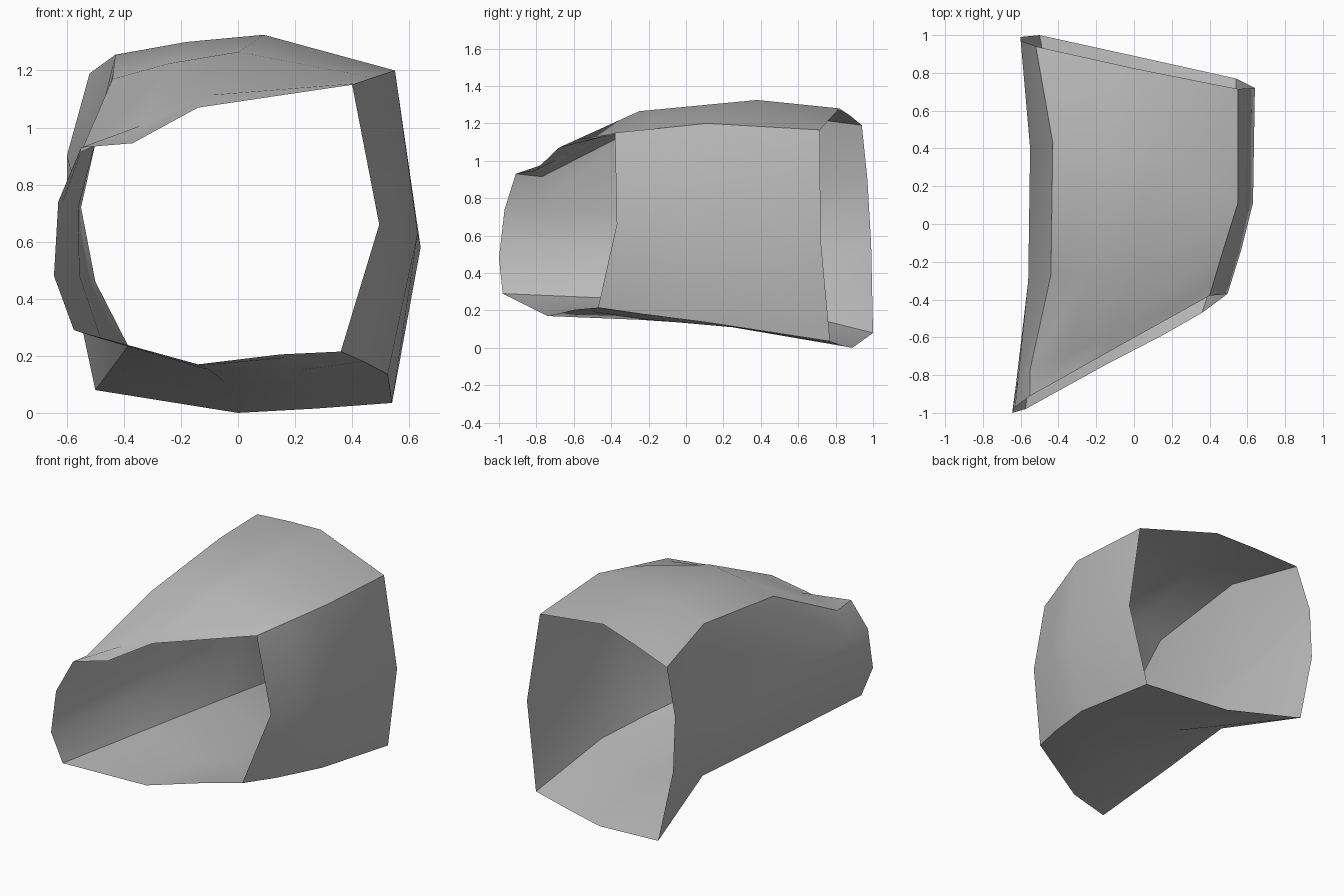
import bpy
import bmesh
from mathutils import Vector

if "Cube" in bpy.data.objects:
    bpy.data.objects.remove(bpy.data.objects["Cube"], do_unlink=True)


def make_material(name, colour):
    material = bpy.data.materials.new(name)
    material.use_nodes = True
    material.diffuse_color = colour
    material.node_tree.nodes["Principled BSDF"].inputs["Base Color"].default_value = colour
    return material


def cross_section(*sides):
    """Join side profiles, given in hundredths of a unit, into one closed ring."""
    return [Vector(point) / 100 for side in sides for point in side]


def blend(ring_a, ring_b, factor):
    """Make a ring between two others."""
    return [a.lerp(b, factor) for a, b in zip(ring_a, ring_b)]


# Each cross-section runs along the top, the right wall, the underside and the left wall
front_mouth = cross_section(
    [(-55, -91, 93), (-37, -81, 94.5), (-14, -68, 107)],
    [(40, -38, 115), (49.5, -37, 66)],
    [(36, -47, 21.5), (15, -59, 20.5), (-14, -74, 17)],
    [(-57.5, -98, 29), (-64.5, -100, 48), (-63, -97, 74)],
)
front_waist = cross_section(
    [(-44, -27, 117), (-24, -26, 122.5), (0, -25, 126.5)],
    [(47.5, -13, 117.5), (57, -13, 65)],
    [(44, -23, 18), (22, -20, 15), (-10, -25, 15)],
    [(-48, -28, 26), (-55.5, -33, 48), (-56, -30, 72)],
)
rear_waist = cross_section(
    [(-43, 43, 125.5), (-18, 40, 130), (9, 38, 132.5)],
    [(55, 11, 120), (63, 11, 63)],
    [(52.5, 12, 13.5), (28, 25, 11), (-5, 35, 11)],
    [(-38.5, 38, 23.5), (-50, 40, 46), (-55, 40, 72)],
)
rear_mouth = cross_section(
    [(-52, 94, 119), (-25, 88, 124), (2, 82, 128)],
    [(55, 71.5, 116.5), (64, 72, 58)],
    [(54, 77, 3.5), (27, 83, 1.5), (0, 89, 0)],
    [(-50, 100, 8), (-60, 99, 55), (-60, 97, 90)],
)

# The top left ridge dips just behind the front mouth
front_dip = blend(front_mouth, front_waist, 0.22)
front_dip[0] = Vector((-0.55, -0.77, 0.915))

rings = [front_mouth, front_dip, front_waist, rear_waist, rear_mouth]
ridges = {0, 3, 5, 8}

# Skin the rings into an open sleeve with four crisp ridges
bm = bmesh.new()
loops = [[bm.verts.new(point) for point in ring] for ring in rings]
count = len(front_mouth)
for near, far in zip(loops, loops[1:]):
    for j in range(count):
        k = (j + 1) % count
        face = bm.faces.new((near[j], near[k], far[k], far[j]))
        face.smooth = True
    for j in ridges:
        bm.edges.get((near[j], far[j])).smooth = False

mesh = bpy.data.meshes.new("sleeve_shell")
bm.to_mesh(mesh)
bm.free()
mesh.materials.append(make_material("plain grey", (0.5, 0.5, 0.5, 1)))
sleeve = bpy.data.objects.new("sleeve_shell", mesh)
bpy.context.collection.objects.link(sleeve)
